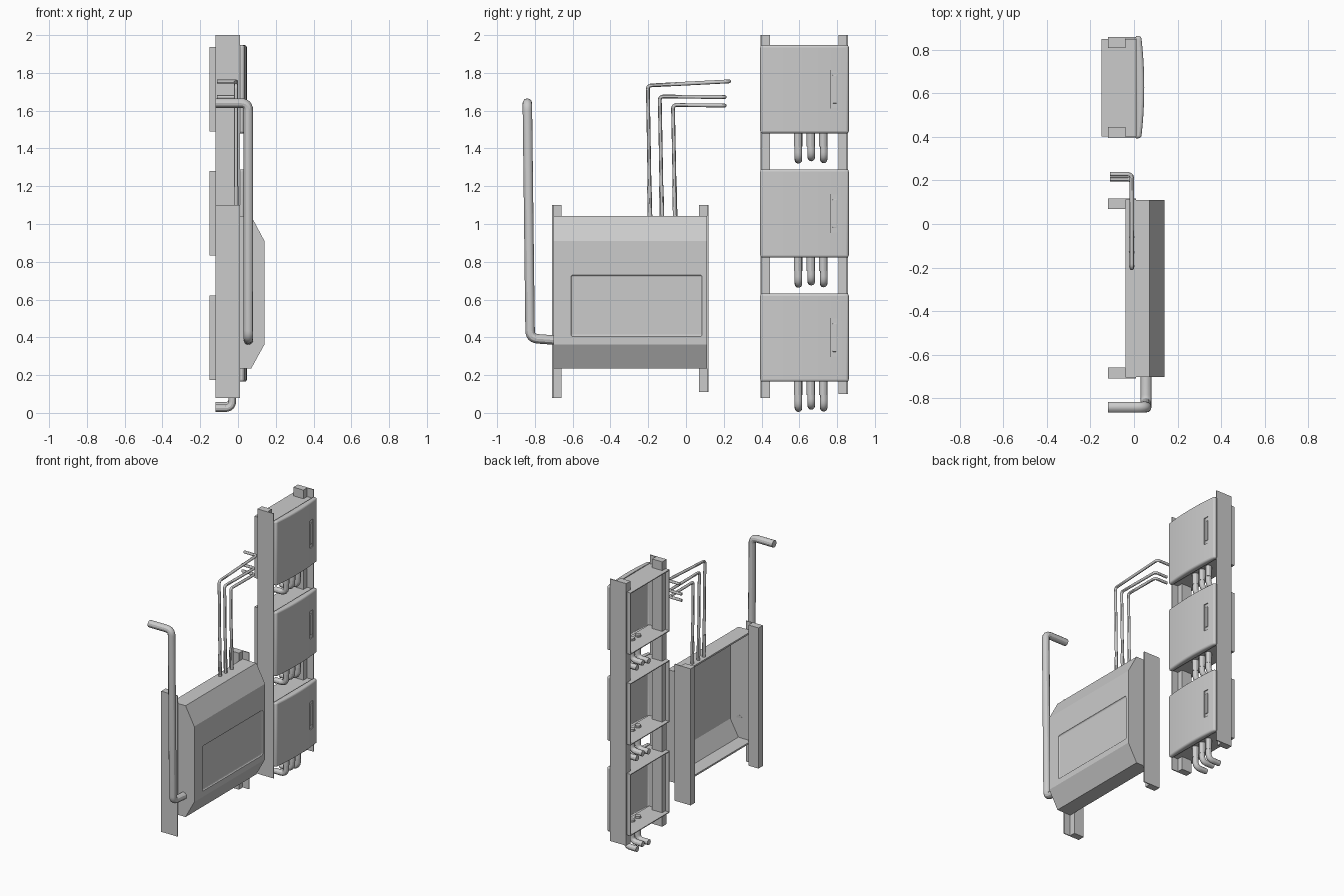
import bpy, bmesh, math
from mathutils import Vector

if "Cube" in bpy.data.objects:
    bpy.data.objects.remove(bpy.data.objects["Cube"])

def obj_from(bm, name):
    bmesh.ops.recalc_face_normals(bm, faces=bm.faces[:])
    me = bpy.data.meshes.new(name)
    bm.to_mesh(me)
    bm.free()
    ob = bpy.data.objects.new(name, me)
    bpy.context.collection.objects.link(ob)
    return ob

def prism(name, pts, direction, drop=()):
    """Extrude a closed 3D outline; drop = end directions (-1/+1 on x) left open."""
    bm = bmesh.new()
    f = bm.faces.new([bm.verts.new(p) for p in pts])
    r = bmesh.ops.extrude_face_region(bm, geom=[f])
    bmesh.ops.translate(bm, vec=direction, verts=[v for v in r['geom'] if isinstance(v, bmesh.types.BMVert)])
    bmesh.ops.recalc_face_normals(bm, faces=bm.faces[:])
    bm.normal_update()
    kill = [f for f in bm.faces if any(f.normal.x * s > 0.99 for s in drop)]
    # recalc happens on the closed solid, so delete and store directly
    bmesh.ops.delete(bm, geom=kill, context='FACES')
    me = bpy.data.meshes.new(name)
    bm.to_mesh(me)
    bm.free()
    ob = bpy.data.objects.new(name, me)
    bpy.context.collection.objects.link(ob)
    return ob

def box(name, x, y, z, drop=()):
    pts = [(x[0], y[0], z[0]), (x[1], y[0], z[0]), (x[1], y[1], z[0]), (x[0], y[1], z[0])]
    return prism(name, pts, (0, 0, z[1] - z[0]), drop)

def shell(ob, t):
    m = ob.modifiers.new("wall", 'SOLIDIFY')
    m.thickness, m.offset, m.use_even_offset = t, -1, True

def bevel(ob, w, seg=3, angle=40):
    m = ob.modifiers.new("round", 'BEVEL')
    m.width, m.segments, m.limit_method, m.angle_limit = w, seg, 'ANGLE', math.radians(angle)

def cut(ob, cutter):
    m = ob.modifiers.new("recess", 'BOOLEAN')
    m.operation, m.object, m.solver = 'DIFFERENCE', cutter, 'EXACT'
    cutter.hide_render = True
    cutter.hide_set(True)

def smooth(ob):
    bpy.ops.object.select_all(action='DESELECT')
    bpy.context.view_layer.objects.active = ob
    ob.select_set(True)
    bpy.ops.object.shade_smooth_by_angle(angle=math.radians(30))

def pipe(name, pts, r, bend):
    """Round pipe along a polyline with filleted corners."""
    P = [Vector(p) for p in pts]
    path = [P[0]]
    for a, b, c in zip(P, P[1:], P[2:]):
        s, e = b + (a - b).normalized() * bend, b + (c - b).normalized() * bend
        for i in range(7):
            t = i / 6
            path.append(s * (1 - t) ** 2 + b * 2 * t * (1 - t) + e * t * t)
    path.append(P[-1])
    cu = bpy.data.curves.new(name, 'CURVE')
    cu.dimensions, cu.bevel_depth, cu.bevel_resolution, cu.use_fill_caps = '3D', r, 4, True
    sp = cu.splines.new('POLY')
    sp.points.add(len(path) - 1)
    for q, p in zip(sp.points, path):
        q.co = (*p, 1)
    ob = bpy.data.objects.new(name, cu)
    bpy.context.collection.objects.link(ob)
    bpy.ops.object.select_all(action='DESELECT')
    bpy.context.view_layer.objects.active = ob
    ob.select_set(True)
    bpy.ops.object.convert(target='MESH')
    smooth(bpy.context.view_layer.objects.active)

def rail(name, y_out, side, z):
    """Post plus thin outer side plate; side points inward along y."""
    box(name + "_post", (-0.12, -0.04), sorted((y_out + side * 0.006, y_out + side * 0.05)), z)
    box(name + "_plate", (-0.12, 0.01), sorted((y_out, y_out + side * 0.007)), z)

# Mounting rails of the tall stack and of the wide panel
rail("stack_front_rail", 0.394, 1, (0.08, 2.0))
rail("stack_back_rail", 0.857, -1, (0.10, 2.0))
rail("panel_front_rail", -0.709, 1, (0.08, 1.10))
rail("panel_back_rail", 0.118, -1, (0.11, 1.10))

# Three stacked boxes, each with a bowed cover, latch and pipe bundle
for n in range(3):
    z0 = 0.165 + 0.6575 * n
    z1 = z0 + 0.467
    body = box(f"box_body_{n}", (-0.15, 0.012), (0.402, 0.849), (z0 + 0.01, z1 - 0.01), (-1, 1))
    shell(body, 0.006)
    ya, yb = 0.393, 0.862
    arc = []
    for i in range(17):
        u = i / 16 * 2 - 1
        arc.append((0.047 - 0.014 * u * u, (ya + yb) / 2 + u * (yb - ya) / 2, z0))
    cover = prism(f"box_cover_{n}", [(0.01, ya, z0)] + arc + [(0.01, yb, z0)], (0, 0, z1 - z0), (-1,))
    bevel(cover, 0.012)
    shell(cover, 0.009)
    zc = (z0 + z1) / 2
    slot = box(f"latch_cutter_{n}", (0.034, 0.08), (0.766, 0.806), (zc - 0.1, zc + 0.1))
    cut(cover, slot)
    smooth(cover)
    latch = box(f"latch_{n}", (0.028, 0.040), (0.776, 0.798), (zc - 0.075, zc + 0.075))
    bevel(latch, 0.003, 2)
    for k, (y, d) in enumerate(((0.593, 0.0), (0.661, 0.012), (0.727, 0.002))):
        zb = z0 - 0.14 + d
        pipe(f"outlet_{n}_{k}", [(-0.03, y, z0 + 0.03), (-0.03, y + 0.002, zb), (-0.12, y + 0.002, zb)], 0.02, 0.04)
        pipe(f"outlet_collar_{n}_{k}", [(-0.03, y, z0 + 0.02), (-0.03, y, z0 - 0.07)], 0.0225, 0)

# Wide panel: chamfered profile in x-z, open at the back
prof = [(-0.04, 0.235), (0.07, 0.235), (0.14, 0.362), (0.14, 0.91), (0.07, 1.042), (-0.04, 1.042)]
panel = prism("wide_panel", [(x, -0.701, z) for x, z in prof], (0, 0.811, 0), (-1,))
shell(panel, 0.012)
window = box("window_cutter", (0.133, 0.2), (-0.61, 0.086), (0.402, 0.732))
m = window.modifiers.new("corners", 'BEVEL')
m.width, m.segments = 0.012, 3
cut(panel, window)

# Large conduit from the panel side, up and back to the wall
pipe("large_conduit", [(0.055, -0.69, 0.385), (0.055, -0.825, 0.395), (0.055, -0.84, 1.64), (-0.12, -0.84, 1.64)], 0.025, 0.04)

# Three thin conduits from the panel top towards the stack
for k, (y, zt, ye) in enumerate(((-0.19, 1.733, 0.228), (-0.127, 1.675, 0.205), (-0.057, 1.63, 0.205))):
    ze = zt + (0.022 if k == 0 else -0.003)
    pipe(f"thin_conduit_{k}", [(-0.01, y, 1.02), (-0.01, y - 0.012, zt), (-0.01, ye, ze), (-0.11, ye, ze)], 0.010, 0.02)
    pipe(f"thin_conduit_sleeve_{k}", [(-0.01, y, 1.02), (-0.01, y - 0.004, 1.2)], 0.012, 0)
